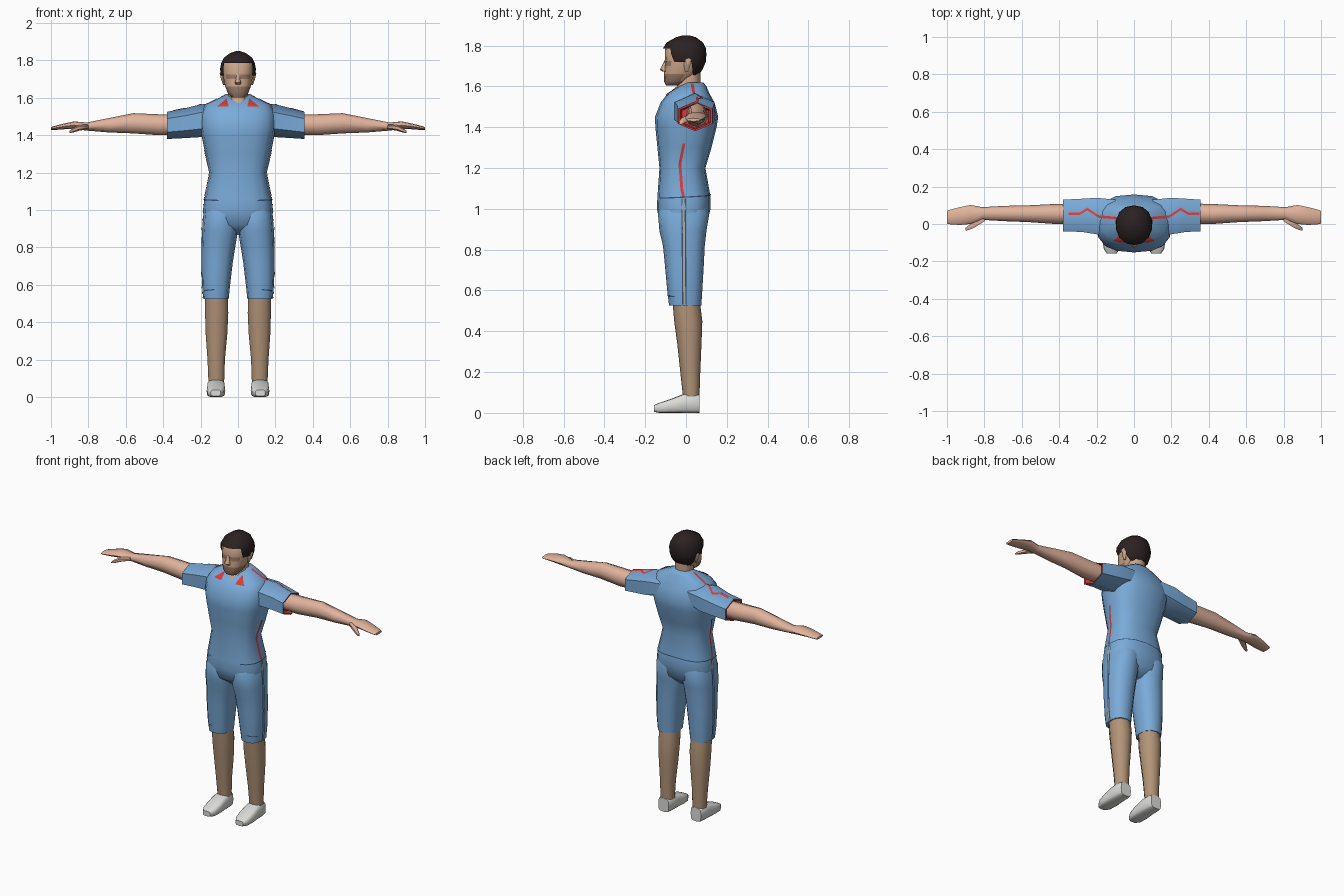
import bpy, bmesh
from math import cos, sin, pi, copysign
from mathutils import Vector
from mathutils.bvhtree import BVHTree

old = bpy.data.objects.get("Cube")
if old:
    bpy.data.objects.remove(old)


def material(name, *srgb):
    lin = [c / 12.92 if c < 0.04 else ((c + 0.055) / 1.055) ** 2.4 for c in srgb]
    m = bpy.data.materials.new(name)
    m.use_nodes = True
    m.diffuse_color = (*lin, 1)
    bsdf = next(n for n in m.node_tree.nodes if n.type == 'BSDF_PRINCIPLED')
    bsdf.inputs["Base Color"].default_value = (*lin, 1)
    return m


BLUE = material("shirt_blue", 0.48, 0.67, 0.85)
NAVY = material("seam_navy", 0.20, 0.32, 0.46)
RED = material("trim_red", 0.83, 0.24, 0.23)
PIPING = material("piping_tan", 0.68, 0.66, 0.63)
WHITE = material("shoe_white", 0.86, 0.86, 0.85)
HAIR = material("hair_dark", 0.17, 0.13, 0.13)
ARM = material("arm_skin", 0.88, 0.70, 0.61)
LEG = material("leg_skin", 0.70, 0.58, 0.47)
FACE = material("face_skin", 0.80, 0.65, 0.54)
BEARD = material("stubble_brown", 0.60, 0.48, 0.40)


def finish(name, bm, mats, angle=1.0):
    mesh = bpy.data.meshes.new(name)
    bm.to_mesh(mesh)
    bm.free()
    ob = bpy.data.objects.new(name, mesh)
    bpy.context.collection.objects.link(ob)
    for m in mats:
        mesh.materials.append(m)
    bpy.ops.object.select_all(action='DESELECT')
    ob.select_set(True)
    bpy.context.view_layer.objects.active = ob
    bpy.ops.object.shade_smooth_by_angle(angle=angle)
    return ob


def loft(name, axis, sections, mats, sides=12, power=2.4, side=1, rule=None, cut=None, angle=1.0):
    """Skin sections (t, a0, a1, b0, b1), the bounds of each slice along an axis."""
    def rounded(v):
        return copysign(abs(v) ** (2 / power), v)
    unit = [(rounded(cos(pi / 2 + 2 * pi * i / sides)), rounded(sin(pi / 2 + 2 * pi * i / sides)))
            for i in range(sides)]
    wide = max(abs(u) for u, v in unit)
    bm = bmesh.new()
    rings = []
    for t, a0, a1, b0, b1 in sections:
        ring = []
        for u, v in unit:
            a = (a0 + a1) / 2 + u / wide * (a1 - a0) / 2
            b = (b0 + b1) / 2 + v * (b1 - b0) / 2
            x, y, z = {'x': (t, a, b), 'y': (a, t, b), 'z': (a, b, t)}[axis]
            ring.append(bm.verts.new((x * side, y, z)))
        rings.append(ring)
    for r, s in zip(rings, rings[1:]):
        for i in range(sides):
            j = (i + 1) % sides
            bm.faces.new((r[i], r[j], s[j], s[i]))
    bm.faces.new(rings[0])
    bm.faces.new(rings[-1])
    bmesh.ops.recalc_face_normals(bm, faces=bm.faces)
    if rule:
        for f in bm.faces:
            f.material_index = rule(f.calc_center_median())
    if cut:
        bmesh.ops.delete(bm, geom=[f for f in bm.faces if cut(f.calc_center_median())], context='FACES')
    return finish(name, bm, mats, angle)


def sym(rows):
    """Sections symmetric in x, from (z, half width, front, back)."""
    return [(z, -w, w, f, b) for z, w, f, b in rows]


# Shirt body and hips
torso = loft("shirt_torso", 'z', sym([
    (0.87, 0.08, -0.06, 0.05), (0.92, 0.182, -0.125, 0.10), (1.0, 0.187, -0.143, 0.12),
    (1.06, 0.18, -0.14, 0.12), (1.2, 0.152, -0.13, 0.095), (1.3, 0.175, -0.14, 0.125),
    (1.4, 0.195, -0.15, 0.15), (1.45, 0.203, -0.152, 0.158), (1.52, 0.20, -0.125, 0.14),
    (1.565, 0.175, -0.09, 0.115), (1.6, 0.10, -0.035, 0.10), (1.62, 0.065, 0.0, 0.085)]),
    [BLUE], 16, 2.6)
clothes = [torso]

for label, s, cuff in (("left", 1, 0.355), ("right", -1, 0.38)):
    # Sleeve with a red lining at its open end
    clothes.append(loft(label + "_sleeve", 'x', [
        (0.10, -0.07, 0.13, 1.42, 1.565), (0.20, -0.055, 0.14, 1.39, 1.565),
        (0.28, -0.042, 0.135, 1.385, 1.545), (cuff, -0.04, 0.13, 1.38, 1.525),
        (cuff - 0.001, -0.03, 0.12, 1.389, 1.516), (cuff - 0.03, -0.02, 0.11, 1.395, 1.51)],
        [BLUE, RED], 6, 2, s, rule=lambda c: int(abs(c.x) > cuff - 0.032)))
    # Shorts leg
    clothes.append(loft(label + "_shorts_leg", 'z', [
        (0.525, 0.05, 0.185, -0.083, 0.075), (0.60, 0.042, 0.192, -0.092, 0.08),
        (0.72, 0.028, 0.195, -0.103, 0.087), (0.82, 0.012, 0.194, -0.113, 0.092),
        (0.89, 0.0, 0.192, -0.13, 0.10), (0.98, 0.0, 0.185, -0.138, 0.115),
        (1.04, 0.02, 0.16, -0.11, 0.09)], [BLUE], 12, 2.4, s))
    # Bare leg
    loft(label + "_lower_leg", 'z', [
        (0.08, 0.074, 0.158, -0.015, 0.066), (0.2, 0.07, 0.163, -0.028, 0.07),
        (0.34, 0.057, 0.173, -0.043, 0.076), (0.45, 0.052, 0.176, -0.058, 0.08),
        (0.56, 0.055, 0.175, -0.067, 0.066)], [LEG], 10, 2.2, s)
    # Shoe
    loft(label + "_shoe", 'y', [
        (0.066, 0.08, 0.155, 0.0, 0.088), (0.04, 0.072, 0.163, 0.0, 0.093),
        (-0.015, 0.07, 0.165, 0.0, 0.092), (-0.08, 0.068, 0.168, 0.0, 0.066),
        (-0.13, 0.075, 0.163, 0.0, 0.05), (-0.157, 0.092, 0.146, 0.005, 0.038)],
        [WHITE], 12, 4, s)
    # Arm and hand
    loft(label + "_arm", 'x', [
        (0.29, 0.0, 0.11, 1.405, 1.51), (0.42, 0.0, 0.107, 1.40, 1.512),
        (0.56, 0.01, 0.10, 1.41, 1.518), (0.69, 0.015, 0.097, 1.415, 1.492),
        (0.81, 0.022, 0.09, 1.425, 1.468), (0.875, 0.0, 0.102, 1.434, 1.474),
        (0.93, -0.005, 0.09, 1.432, 1.463), (0.98, -0.002, 0.078, 1.428, 1.45),
        (1.0, 0.002, 0.07, 1.428, 1.444)], [ARM], 8, 2.3, s)
    loft(label + "_thumb", 'x', [
        (0.80, 0.015, 0.05, 1.432, 1.458), (0.85, -0.018, 0.02, 1.424, 1.455),
        (0.885, -0.033, -0.008, 1.414, 1.437), (0.90, -0.034, -0.02, 1.412, 1.424)],
        [ARM], 6, 2, s)
    # Ear
    loft(label + "_ear", 'z', [
        (1.67, 0.07, 0.08, -0.005, 0.01), (1.70, 0.07, 0.091, -0.01, 0.022),
        (1.73, 0.07, 0.098, -0.01, 0.032), (1.743, 0.075, 0.09, 0.0, 0.022)],
        [FACE], 6, 2, s)

# Neck, head and nose
loft("neck", 'z', sym([(1.53, 0.055, -0.105, 0.07), (1.56, 0.055, -0.095, 0.07),
                       (1.60, 0.052, -0.045, 0.07), (1.67, 0.054, -0.03, 0.07)]), [FACE], 10)


def face_zone(c):
    stubble = c.z < 1.66 and c.y < -0.02
    eyes = 1.705 < c.z < 1.725 and c.y < -0.08
    return int(stubble or eyes)


loft("head", 'z', sym([
    (1.603, 0.036, -0.098, -0.03), (1.625, 0.055, -0.108, 0.01), (1.66, 0.068, -0.108, 0.055),
    (1.70, 0.076, -0.104, 0.08), (1.725, 0.079, -0.102, 0.085), (1.78, 0.08, -0.104, 0.085),
    (1.82, 0.055, -0.07, 0.06)]), [FACE, BEARD], 14, 2.4, rule=face_zone)
loft("nose", 'z', sym([(1.672, 0.014, -0.115, -0.09), (1.682, 0.016, -0.128, -0.09),
                       (1.70, 0.011, -0.118, -0.09), (1.73, 0.007, -0.104, -0.09)]), [FACE], 6, 2)

# Hair shell, opened around the face
loft("hair", 'z', sym([
    (1.65, 0.05, 0.0, 0.055), (1.68, 0.078, -0.05, 0.08), (1.72, 0.092, -0.09, 0.097),
    (1.755, 0.096, -0.108, 0.10), (1.785, 0.09, -0.113, 0.098), (1.815, 0.075, -0.095, 0.083),
    (1.84, 0.042, -0.05, 0.05), (1.85, 0.012, -0.015, 0.015)]), [HAIR], 14, 2.2,
    cut=lambda c: (c.y < -0.055 and c.z < 1.78) or (c.y < 0.025 and c.z < 1.735))

# Trim is laid on the clothes by casting each point on to them
trees = [BVHTree.FromObject(ob, bpy.context.evaluated_depsgraph_get()) for ob in clothes]


def land(p, d, lift):
    hits = [t.ray_cast(p + d, -d)[0] for t in trees]
    hits = [h for h in hits if h]
    return max(hits, key=lambda h: h.dot(d)) + d * lift if hits else p


def ribbon(name, path, across, toward, mat, lift=0.003, steps=8):
    """Thin strip along a path; toward(p) gives the outward direction."""
    bm = bmesh.new()
    across = Vector(across) / 2
    path = [Vector(p) for p in path]
    pts = [path[0]] + [a.lerp(b, k / steps) for a, b in zip(path, path[1:]) for k in range(1, steps + 1)]
    rows = [[bm.verts.new(land(p + across * k, toward(p), lift)) for k in (-1, 1)] for p in pts]
    for (a, b), (c, d) in zip(rows, rows[1:]):
        f = bm.faces.new((a, b, d, c))
        f.normal_update()
        if f.normal.dot(toward(f.calc_center_median())) < 0:
            f.normal_flip()
    return finish(name, bm, [mat])


def radial(p):
    return Vector((p.x, p.y, 0)).normalized()


for label, s in (("left", 1), ("right", -1)):
    def out(p): return Vector((s, 0, 0))
    def up(p): return Vector((0, 0, 1))
    # Side seams of shirt and shorts
    ribbon(label + "_side_stripe", [(0, -0.01, 1.32), (0, -0.03, 1.22), (0, -0.02, 1.09), (0, -0.01, 1.055)],
           (0, 0.014, 0), out, RED)
    leg_line = [(0, -0.012, 1.05), (0, -0.008, 0.53)]
    ribbon(label + "_shorts_seam", leg_line, (0, 0.022, 0), out, NAVY, 0.002)
    ribbon(label + "_shorts_piping", leg_line, (0, 0.010, 0), out, PIPING, 0.004)
    # Shoulder stripe
    shoulder = [(0.08 * s, 0.03, 0), (0.19 * s, 0.04, 0), (0.25 * s, 0.08, 0), (0.29 * s, 0.055, 0),
                (0.35 * s, 0.055, 0)]
    ribbon(label + "_shoulder_seam", [Vector(p) + Vector((0, 0, 1.6)) for p in shoulder],
           (0, 0.014, 0), up, RED)
    # Waist and hem stitching
    ribbon(label + "_waist_seam", [(0.115 * s, -0.14, 1.052), (0.18 * s, -0.07, 1.054), (0.19 * s, 0.05, 1.06),
                                   (0.12 * s, 0.12, 1.065), (0, 0.13, 1.07)], (0, 0, 0.006), radial, NAVY)
    ribbon(label + "_hem_seam", [(0.125 * s, 0, 0.575), (0.18 * s, 0, 0.57)], (0, 0, 0.006),
           lambda p: Vector((0, -1, 0)), NAVY)
    # Open collar flap
    bm = bmesh.new()
    corners = [(0.112, 1.555), (0.05, 1.555), (0.06, 1.597)]
    bm.faces.new([bm.verts.new((x * s, -0.3, z)) for x, z in corners])
    bmesh.ops.subdivide_edges(bm, edges=bm.edges, cuts=4, use_grid_fill=True)
    for v in bm.verts:
        v.co = land(Vector(v.co), Vector((0, -1, 0)), 0.006)
    bm.normal_update()
    for f in bm.faces:
        if f.normal.y > 0:
            f.normal_flip()
    finish(label + "_collar_flap", bm, [RED])
